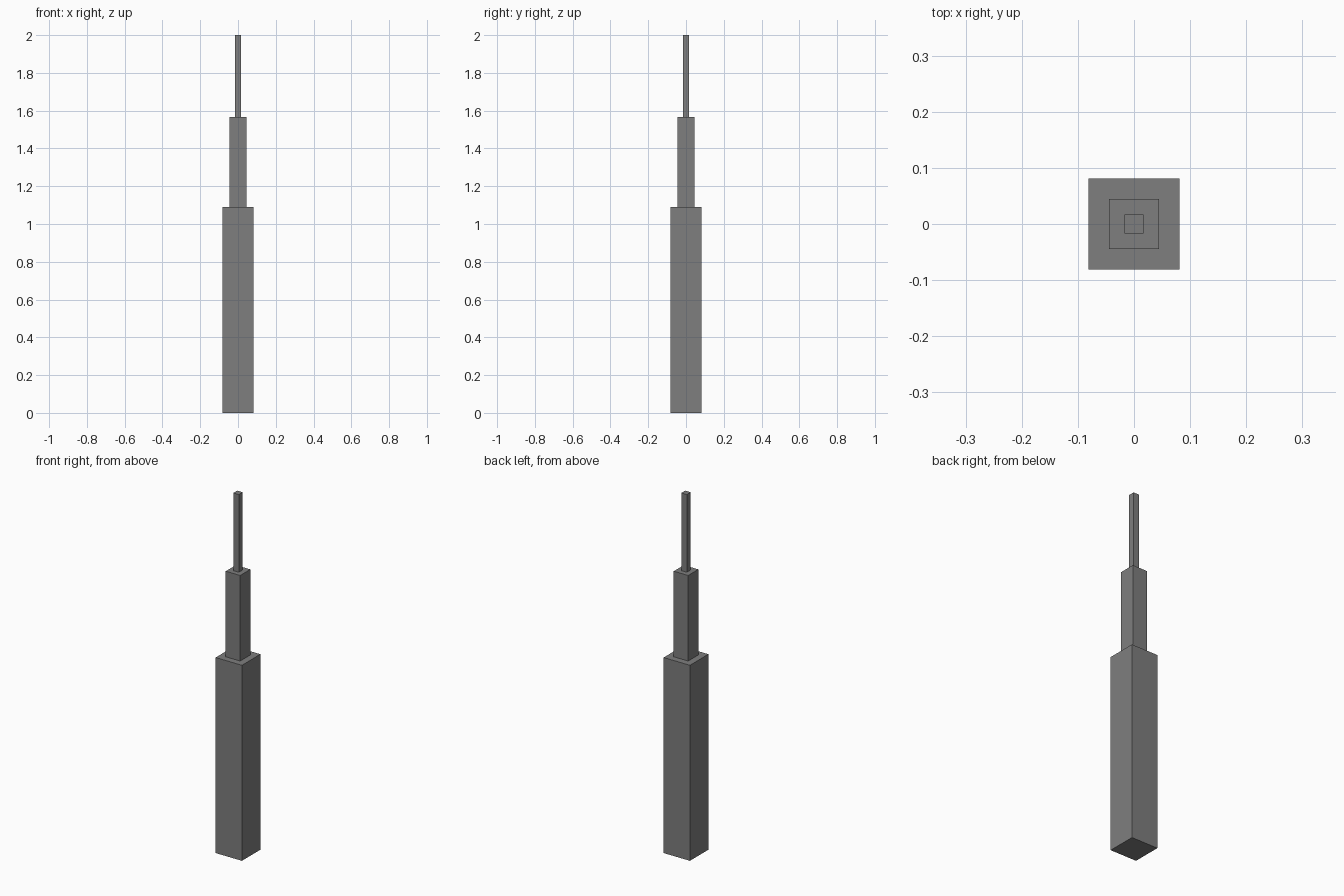
import bpy

if "Cube" in bpy.data.objects:
    bpy.data.objects.remove(bpy.data.objects["Cube"])

# Dark grey finish
dark = bpy.data.materials.new("dark_grey")
dark.diffuse_color = (0.21, 0.21, 0.21, 1)
dark.use_nodes = True
dark.node_tree.nodes["Principled BSDF"].inputs["Base Color"].default_value = dark.diffuse_color


def box(name, width, z0, z1):
    """Square column centred on the z axis, from z0 to z1."""
    bpy.ops.mesh.primitive_cube_add(size=1, location=(0, 0, (z0 + z1) / 2))
    ob = bpy.context.object
    ob.name = name
    ob.scale = (width, width, z1 - z0)
    bpy.ops.object.transform_apply(location=False, rotation=False, scale=True)
    ob.data.materials.append(dark)
    return ob


# Three stacked tiers: name, width, bottom, top
TIERS = [
    ("lower_tower", 0.162, 0.0, 1.09),
    ("middle_tower", 0.089, 1.09, 1.567),
    ("spire", 0.034, 1.567, 2.0),
]
for tier in TIERS:
    box(*tier)
